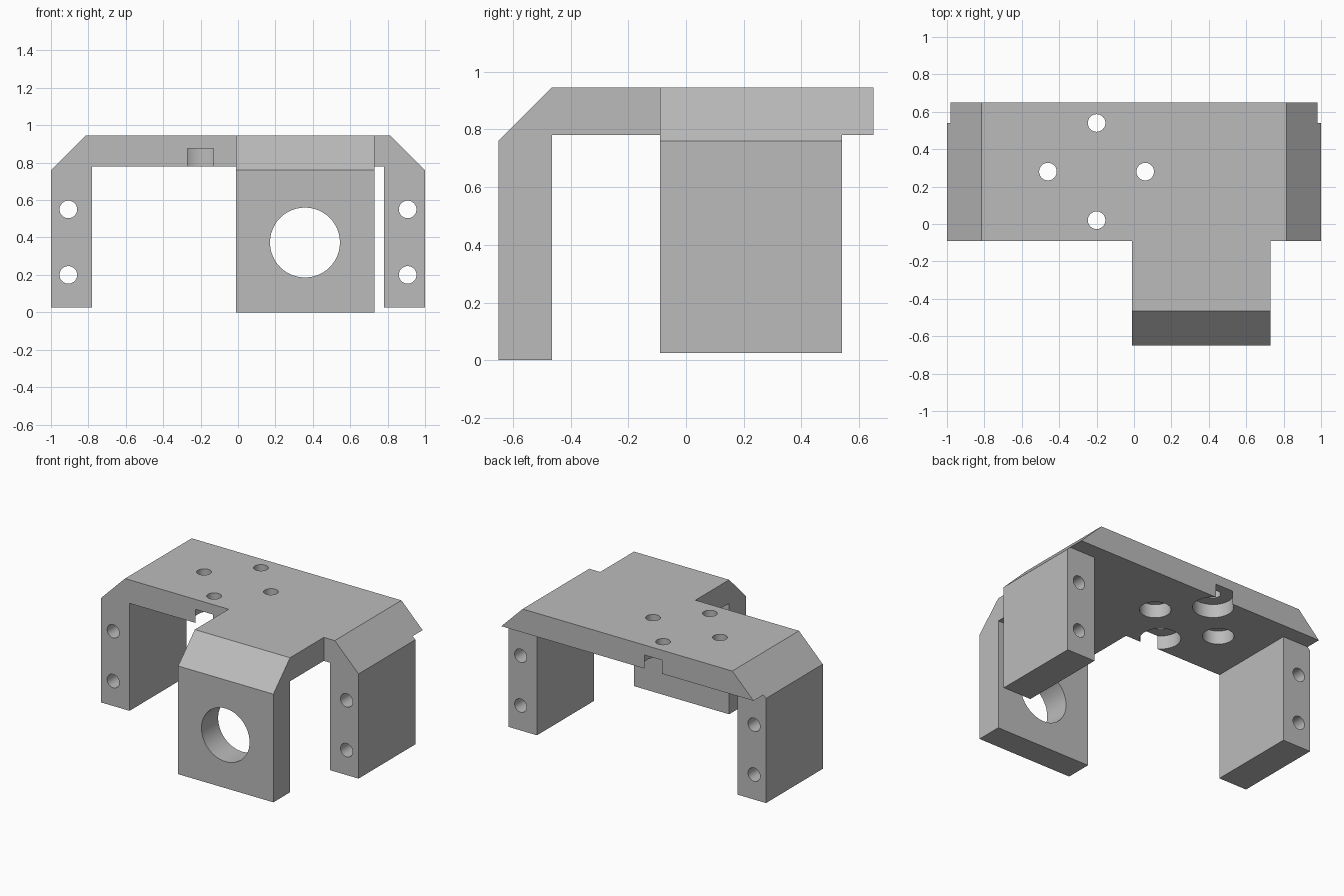
import bpy
import math
from mathutils import Matrix

cube = bpy.data.objects.get("Cube")
if cube:
    bpy.data.objects.remove(cube, do_unlink=True)

grey = bpy.data.materials.new("plain grey")
grey.use_nodes = True
colour = (0.5, 0.5, 0.5, 1)
grey.diffuse_color = colour
grey.node_tree.nodes["Principled BSDF"].inputs["Base Color"].default_value = colour

TOP, UNDER, SHOULDER = 0.945, 0.78, 0.76
FRONT, BACK, LEG_BACK = -0.09, 0.65, 0.54


def extrude(name, profile, axis, start, end):
    """Solid from a (horizontal, z) profile swept along x or y."""
    def place(p, t):
        return (t, p[0], p[1]) if axis == "X" else (p[0], t, p[1])
    n = len(profile)
    verts = [place(p, t) for t in (start, end) for p in profile]
    faces = [tuple(range(n)), tuple(range(2 * n - 1, n - 1, -1))]
    faces += [(i, i + n, (i + 1) % n + n, (i + 1) % n) for i in range(n)]
    mesh = bpy.data.meshes.new(name)
    mesh.from_pydata(verts, [], faces)
    obj = bpy.data.objects.new(name, mesh)
    bpy.context.collection.objects.link(obj)
    mesh.materials.append(grey)
    # Consistent outward normals
    import bmesh
    bm = bmesh.new()
    bm.from_mesh(mesh)
    bmesh.ops.recalc_face_normals(bm, faces=bm.faces)
    bm.to_mesh(mesh)
    bm.free()
    return obj


def combine(target, tool, operation):
    """Apply a boolean and discard the tool."""
    mod = target.modifiers.new(operation, "BOOLEAN")
    mod.operation = operation
    mod.solver = "EXACT"
    mod.object = tool
    bpy.context.view_layer.objects.active = target
    bpy.ops.object.modifier_apply(modifier=mod.name)
    bpy.data.objects.remove(tool, do_unlink=True)


def drill(target, centre, radius, depth, axis="Z"):
    """Cut a round hole centred on a point."""
    bpy.ops.mesh.primitive_cylinder_add(vertices=48, radius=radius, depth=depth, location=centre)
    tool = bpy.context.object
    tool.name = "hole_cutter"
    tool.hide_render = True
    tool.data.materials.append(grey)
    if axis == "Y":
        tool.data.transform(Matrix.Rotation(math.pi / 2, 4, "X"))
    bpy.context.view_layer.update()
    combine(target, tool, "DIFFERENCE")


def mirrored(half):
    return half + [(-x, z) for x, z in reversed(half)]


# Bridge with two side legs and sloped shoulders
bracket = extrude("mounting_bracket", mirrored(
    [(0.815, TOP), (1, SHOULDER), (1, 0.025), (0.78, 0.025), (0.78, UNDER)]),
    "Y", FRONT, LEG_BACK)

# Rear overhang of the top plate
rear = extrude("rear_overhang", mirrored(
    [(0.815, TOP), (0.98, UNDER)]), "Y", LEG_BACK, BACK)
combine(bracket, rear, "UNION")

# Front arm turning down into a plate
arm = extrude("front_arm", [
    (FRONT, TOP), (-0.465, TOP), (-0.65, SHOULDER), (-0.65, 0),
    (-0.465, 0), (-0.465, UNDER), (FRONT, UNDER)], "X", -0.01, 0.73)
combine(bracket, arm, "UNION")

# Large hole in the front plate
drill(bracket, (0.358, -0.56, 0.373), 0.187, 0.4, "Y")

# Long bores through the legs
for x in (-0.907, 0.907):
    for z in (0.2, 0.55):
        drill(bracket, (x, 0.22, z), 0.047, 1.0, "Y")

# Four screw holes, counterbored from below
for dx, dy, bore in ((0.26, 0, 0.1), (-0.26, 0, 0.1), (0, 0.26, 0.13), (0, -0.26, 0.13)):
    x, y = -0.2 + dx, 0.28 + dy
    drill(bracket, (x, y, 0.86), 0.047, 0.4)
    drill(bracket, (x, y, 0.775), bore, 0.2)

# Crisp edges, smooth bores
bpy.ops.object.select_all(action="DESELECT")
bracket.select_set(True)
bpy.context.view_layer.objects.active = bracket
bpy.ops.object.shade_smooth_by_angle(angle=math.radians(25))
